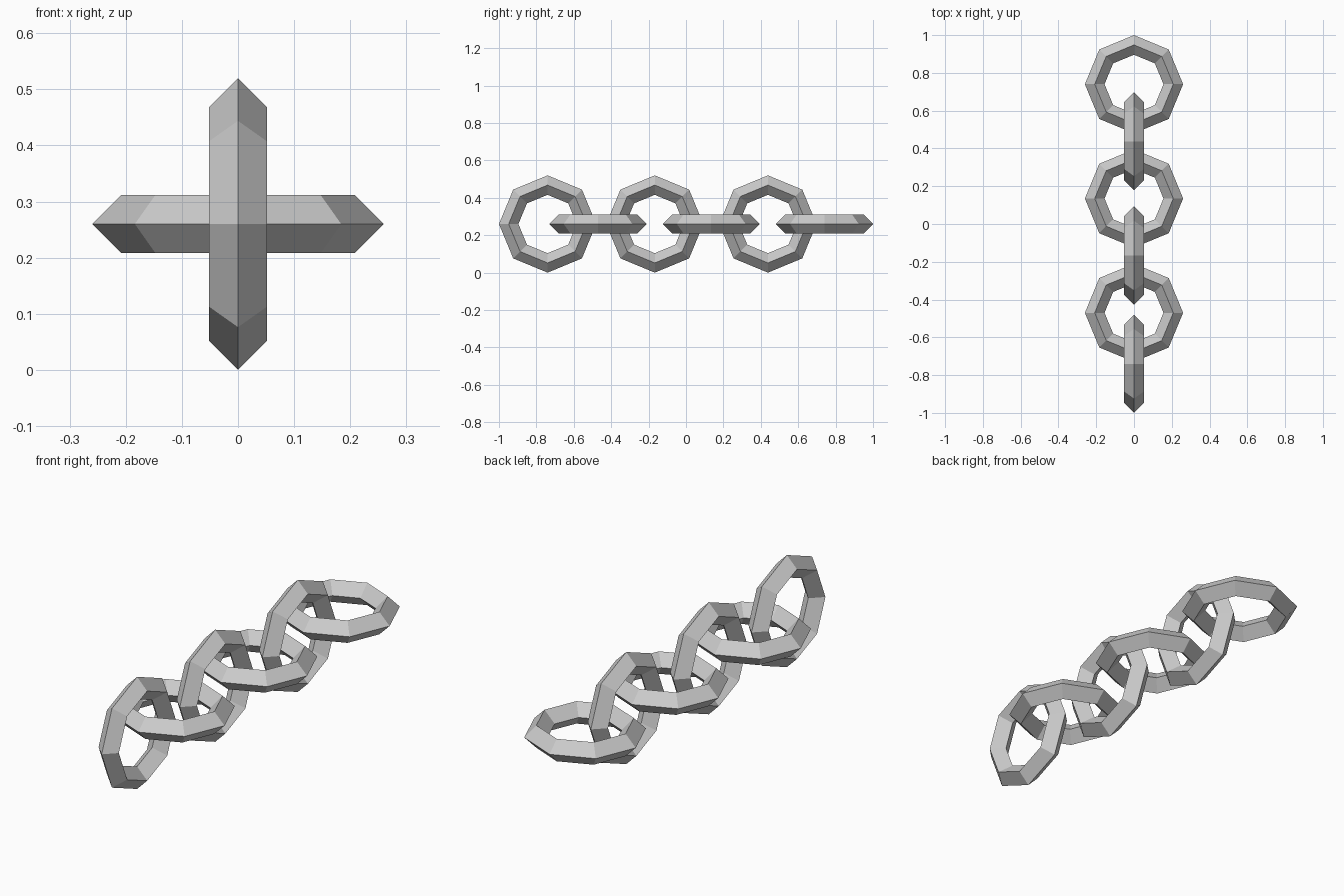
import bpy
from math import pi

if "Cube" in bpy.data.objects:
    bpy.data.objects.remove(bpy.data.objects["Cube"])

# Chain links: octagonal rings with a diamond section
MAJOR, MINOR = 0.208, 0.052
Z = MAJOR + MINOR


def link(index, y, upright):
    bpy.ops.mesh.primitive_torus_add(
        major_segments=8, minor_segments=4,
        major_radius=MAJOR, minor_radius=MINOR,
        location=(0, y, Z),
        rotation=(0, pi / 2 if upright else 0, 0))
    ob = bpy.context.object
    ob.name = f"{'upright' if upright else 'flat'}_chain_link_{index + 1}"
    bpy.ops.object.shade_flat()


# Links alternate between standing upright and lying flat
for i, y in enumerate((-0.74, -0.47, -0.167, 0.135, 0.438, 0.74)):
    link(i, y, i % 2 == 0)
